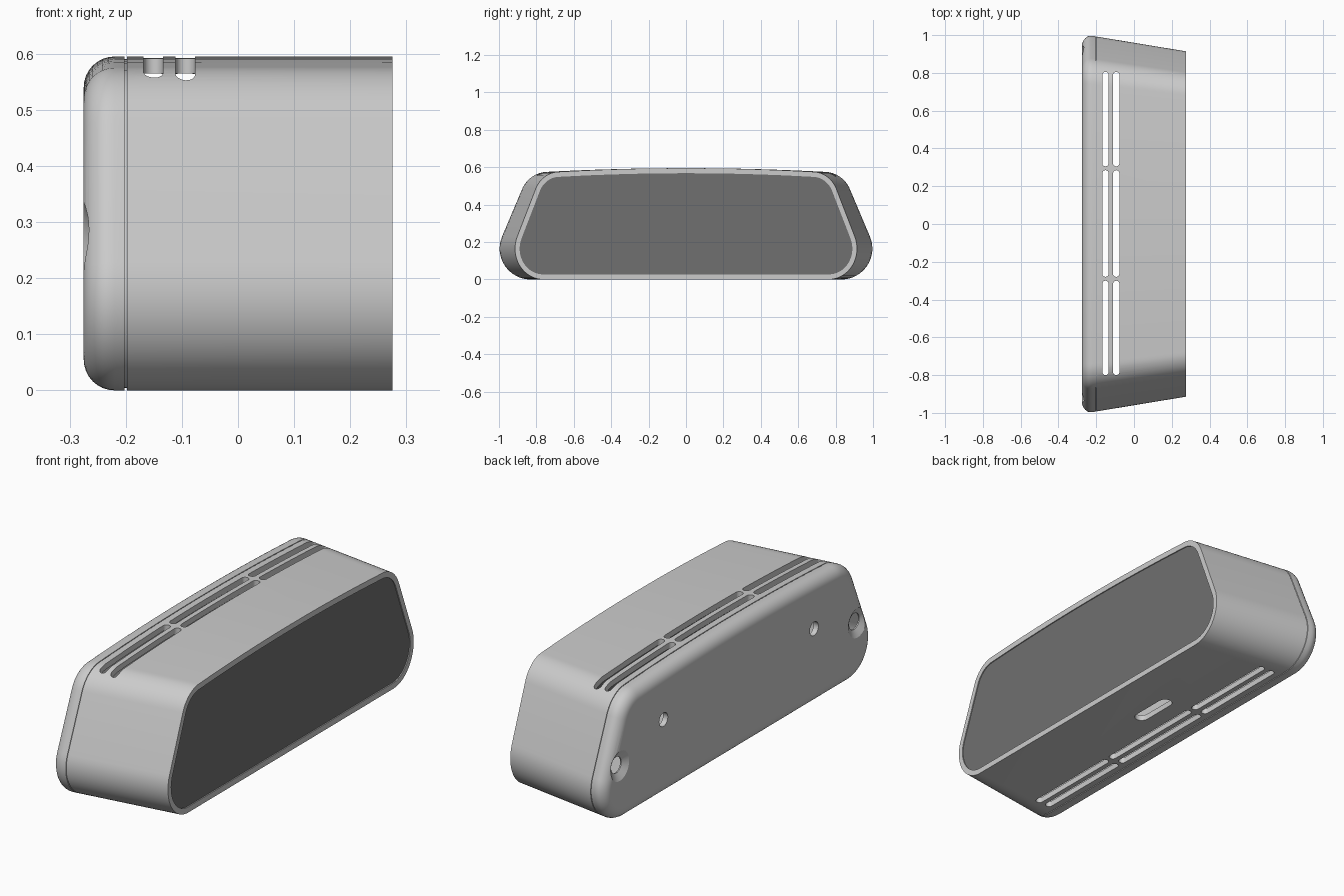
import bpy, bmesh, math
from mathutils import Vector

if "Cube" in bpy.data.objects:
    bpy.data.objects.remove(bpy.data.objects["Cube"])

BACK, FRONT, WALL, ROUND = -0.275, 0.275, 0.027, 0.055


def fillet(prev, corner, nxt, r, n=12):
    """Arc points that round a polygon corner."""
    a, b = (prev - corner).normalized(), (nxt - corner).normalized()
    half = a.angle(b) / 2
    centre = corner + (a + b).normalized() * (r / math.sin(half))
    s = corner + a * (r / math.tan(half)) - centre
    e = corner + b * (r / math.tan(half)) - centre
    sweep = s.angle(e)
    return [centre + (s * math.sin((1 - i / n) * sweep) + e * math.sin(i / n * sweep)) / math.sin(sweep)
            for i in range(n + 1)]


def make_profile():
    """Closed y-z outline: flat base, leaning sides, slightly crowned top."""
    mid, low, high, top = (Vector(p) for p in ((0, 0), (1.083, 0), (0.84, 0.575), (0, 0.58)))
    half = fillet(mid, low, high, 0.165, 16) + fillet(low, high, top, 0.15, 12)
    end = half[-1]
    for i in range(1, 9):
        y = end.x * (1 - i / 8)
        half.append(Vector((y, 0.595 - (0.595 - end.y) * (y / end.x) ** 2)))
    return half + [Vector((-p.x, p.y)) for p in reversed(half[:-1])]


PROFILE = make_profile()


def section(x, inset):
    """Outline moved inwards by inset, tapered towards the open front."""
    n = len(PROFILE)
    k = 1 - 0.085 * max(0, x + 0.24) / 0.515
    out = []
    for i, p in enumerate(PROFILE):
        t = ((p - PROFILE[i - 1]).normalized() + (PROFILE[(i + 1) % n] - p).normalized()).normalized()
        q = p + Vector((-t.y, t.x)) * inset
        out.append((x, q.x * k, q.y))
    return out


def finish(name, bm):
    bmesh.ops.recalc_face_normals(bm, faces=bm.faces)
    me = bpy.data.meshes.new(name)
    bm.to_mesh(me)
    bm.free()
    ob = bpy.data.objects.new(name, me)
    bpy.context.collection.objects.link(ob)
    return ob


def loft(bm, loops):
    """Skin a list of equal loops and cap both ends."""
    rings = [[bm.verts.new(p) for p in loop] for loop in loops]
    n = len(rings[0])
    for a, b in zip(rings, rings[1:]):
        for i in range(n):
            j = (i + 1) % n
            bm.faces.new((a[i], a[j], b[j], b[i]))
    bm.faces.new(rings[0])
    bm.faces.new(rings[-1])


def smooth(ob):
    bpy.ops.object.select_all(action='DESELECT')
    ob.select_set(True)
    bpy.context.view_layer.objects.active = ob
    bpy.ops.object.shade_smooth_by_angle(angle=math.radians(30))


def pill(bm, x, y0, y1, width, z0, z1):
    """Upright slot cutter with round ends, running along y."""
    r, loop = width / 2, []
    for cy, start in ((y1 - r, 0), (y0 + r, math.pi)):
        for i in range(9):
            a = start + math.pi * i / 8
            loop.append((x + r * math.cos(a), cy + r * math.sin(a)))
    loft(bm, [[(px, py, z) for px, py in loop] for z in (z0, z1)])


def bore(bm, y, z, steps, n=32):
    """Turned cutter along x from (x, radius) steps."""
    loft(bm, [[(x, y + r * math.cos(2 * math.pi * i / n), z + r * math.sin(2 * math.pi * i / n))
               for i in range(n)] for x, r in steps])


# Hollow housing: rounded back, seam groove, tapered body, inner cavity
steps = []
for i in range(9):
    a = math.pi / 2 * i / 8
    steps.append((BACK + ROUND * (1 - math.sin(a)), ROUND * (1 - math.cos(a))))
steps.reverse()
steps = sorted(steps, key=lambda s: s[0])
steps += [(-0.202, 0), (-0.202, 0.004), (-0.198, 0.004), (-0.198, 0),
          (FRONT, 0), (FRONT, WALL), (BACK + 0.025, WALL)]
bm = bmesh.new()
loft(bm, [section(x, d) for x, d in steps])
housing = finish("housing", bm)

# Cutters: vent slots through top and base, base port, back screw holes
bm = bmesh.new()
for x in (-0.151, -0.094):
    for y0, y1 in ((-0.80, -0.30), (-0.28, 0.285), (0.305, 0.805)):
        pill(bm, x, y0, y1, 0.034, -0.1, 0.7)
pill(bm, 0.04, 0.07, 0.30, 0.065, -0.1, 0.1)
for side in (-1, 1):
    bore(bm, side * 0.885, 0.265, [(-0.32, 0.07), (BACK, 0.07), (-0.256, 0.038), (-0.21, 0.038)])
    bore(bm, side * 0.56, 0.36, [(-0.32, 0.032), (-0.21, 0.032)])
cutter = finish("hole_cutters", bm)
cutter.hide_render = True

mod = housing.modifiers.new("holes", 'BOOLEAN')
mod.operation, mod.solver, mod.object = 'DIFFERENCE', 'EXACT', cutter
bpy.context.view_layer.objects.active = housing
housing.select_set(True)
bpy.ops.object.modifier_apply(modifier=mod.name)
bpy.data.objects.remove(cutter)
smooth(housing)

# Dark front panel set just inside the rim
bm = bmesh.new()
loft(bm, [section(x, WALL - 0.0005) for x in (0.25, 0.27)])
panel = finish("front_panel", bm)
mat = bpy.data.materials.new("dark_panel")
mat.diffuse_color = (0.16, 0.16, 0.16, 1)
mat.use_nodes = True
mat.node_tree.nodes["Principled BSDF"].inputs["Base Color"].default_value = mat.diffuse_color
panel.data.materials.append(mat)
smooth(panel)
